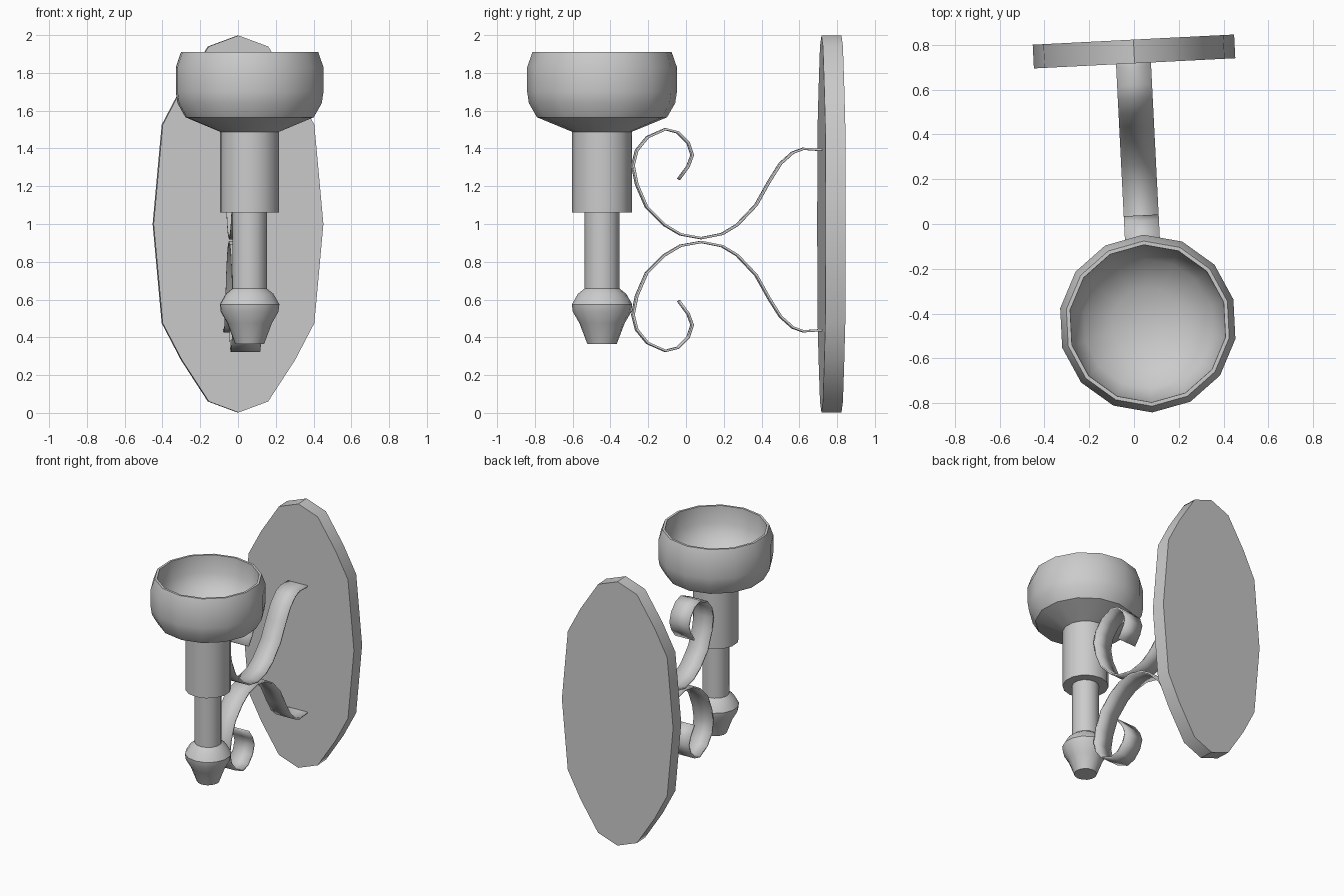
import bpy, bmesh, math
from mathutils import Matrix

if "Cube" in bpy.data.objects:
    bpy.data.objects.remove(bpy.data.objects["Cube"])

# Whole lamp is turned slightly about the plate centre
BASE_Y = 0.77
PLACE = Matrix.Translation((0, BASE_Y, 0)) @ Matrix.Rotation(math.radians(2.9), 4, 'Z')


def finish(name, bm, angle):
    bmesh.ops.recalc_face_normals(bm, faces=bm.faces)
    me = bpy.data.meshes.new(name)
    bm.to_mesh(me)
    bm.free()
    ob = bpy.data.objects.new(name, me)
    bpy.context.collection.objects.link(ob)
    ob.matrix_world = PLACE
    bpy.ops.object.select_all(action='DESELECT')
    ob.select_set(True)
    bpy.context.view_layer.objects.active = ob
    bpy.ops.object.shade_smooth_by_angle(angle=math.radians(angle))
    return ob


# Wall plate: 16-sided oval, extruded
quarter = [(0.45, 0), (0.402, 0.525), (0.30, 0.72), (0.157, 0.94), (0, 0.998)]
right = [(x, -z) for x, z in quarter[:0:-1]] + quarter
outline = right + [(-x, z) for x, z in right[-2:0:-1]]
bm = bmesh.new()
face = bm.faces.new([bm.verts.new((x, -0.053, z + 1)) for x, z in outline])
ext = bmesh.ops.extrude_face_region(bm, geom=[face], use_keep_orig=True)
bmesh.ops.translate(bm, vec=(0, 0.106, 0),
                    verts=[v for v in ext['geom'] if isinstance(v, bmesh.types.BMVert)])
finish("wall_plate", bm, 40)

# Scroll arms: flat ribbon along a curled path, mirrored top to bottom
path = [(0.815, 1.393), (0.70, 1.393), (0.62, 1.398), (0.565, 1.378), (0.50, 1.32),
        (0.44, 1.225), (0.37, 1.10), (0.27, 0.995), (0.19, 0.947), (0.08, 0.925),
        (-0.03, 0.945), (-0.115, 0.995), (-0.21, 1.09), (-0.262, 1.21), (-0.282, 1.31),
        (-0.262, 1.39), (-0.205, 1.46), (-0.11, 1.502), (-0.045, 1.485),
        (0.01, 1.43), (0.032, 1.365), (0.01, 1.305), (-0.04, 1.237)]
for name, sign in (("upper_scroll", 1), ("lower_scroll", -1)):
    bm = bmesh.new()
    rows = []
    for y, z in path:
        zz = 0.915 + sign * (z - 0.915)
        rows.append([bm.verts.new((x, y - BASE_Y, zz)) for x in (-0.083, 0.073)])
    for a, b in zip(rows, rows[1:]):
        bm.faces.new((a[0], a[1], b[1], b[0]))
    ob = finish(name, bm, 40)
    mod = ob.modifiers.new("thickness", 'SOLIDIFY')
    mod.thickness = 0.012
    mod.offset = 0


# Torch body and bowl: 14-sided lathe shapes
def lathe(name, profile, sides=14, angle=35):
    bm = bmesh.new()
    vs = [bm.verts.new((0, r, z)) for r, z in profile]
    edges = [bm.edges.new(p) for p in zip(vs, vs[1:])]
    bmesh.ops.spin(bm, geom=vs + edges, cent=(0, 0, 0), axis=(0, 0, 1),
                   angle=2 * math.pi, steps=sides, use_duplicate=False)
    bmesh.ops.remove_doubles(bm, verts=bm.verts, dist=0.0005)
    bmesh.ops.translate(bm, verts=bm.verts, vec=(0, -1.216, 0))
    return finish(name, bm, angle)


lathe("torch_body", [
    (0, 0.365), (0.078, 0.365), (0.12, 0.475), (0.155, 0.535), (0.16, 0.575),
    (0.128, 0.63), (0.093, 0.658), (0.093, 1.06), (0.158, 1.06), (0.158, 1.488),
    (0.345, 1.565), (0.388, 1.64), (0.397, 1.70), (0.397, 1.83), (0.369, 1.91),
    (0.352, 1.91), (0.347, 1.78), (0.29, 1.67), (0.16, 1.60), (0, 1.575)])
